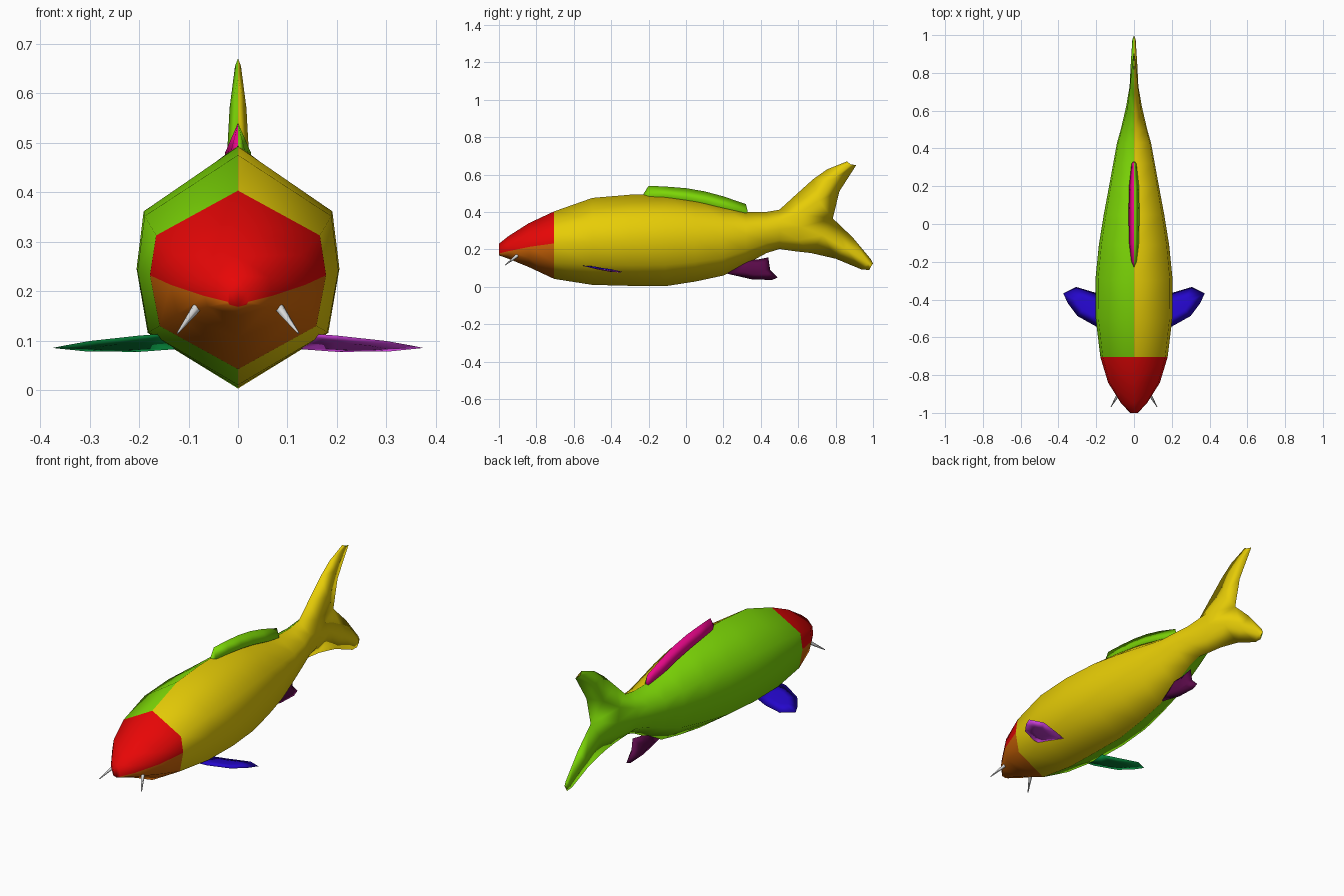
import bpy, bmesh, math
from mathutils import Vector

if "Cube" in bpy.data.objects:
    bpy.data.objects.remove(bpy.data.objects["Cube"])


def material(name, rgb):
    m = bpy.data.materials.new(name)
    m.diffuse_color = (*rgb, 1)
    m.use_nodes = True
    m.node_tree.nodes["Principled BSDF"].inputs["Base Color"].default_value = m.diffuse_color
    return m


YELLOW = material("yellow", (0.80, 0.61, 0.002))
GREEN = material("lime green", (0.20, 0.67, 0.002))
RED = material("red", (0.80, 0.002, 0.002))
BROWN = material("orange brown", (0.62, 0.13, 0.002))
BLUE = material("blue", (0.018, 0.002, 0.60))
DARK_GREEN = material("dark green", (0.002, 0.24, 0.045))
PURPLE = material("purple", (0.60, 0.05, 0.70))
MAGENTA = material("magenta", (0.80, 0.002, 0.25))
PLUM = material("plum", (0.10, 0.003, 0.065))
GREY = material("grey", (0.70, 0.70, 0.70))


def make_object(name, polys, mats, rule, angle=180):
    """Weld loose polygons into one object and colour faces by a rule."""
    bm = bmesh.new()
    for p in polys:
        bm.faces.new([bm.verts.new(v) for v in p])
    bmesh.ops.remove_doubles(bm, verts=bm.verts, dist=1e-4)
    bmesh.ops.recalc_face_normals(bm, faces=bm.faces)
    for f in bm.faces:
        f.smooth = True
        f.material_index = rule(f.calc_center_median(), f.normal)
    me = bpy.data.meshes.new(name)
    bm.to_mesh(me)
    bm.free()
    for m in mats:
        me.materials.append(m)
    me.set_sharp_from_angle(angle=math.radians(angle))
    ob = bpy.data.objects.new(name, me)
    bpy.context.collection.objects.link(ob)
    return ob


# Body: y, top z, mid z, bottom z, half width
stations = [
    (-1.00, 0.230, 0.178, 0.168, 0.020),
    (-0.95, 0.270, 0.190, 0.150, 0.068),
    (-0.84, 0.340, 0.213, 0.105, 0.137),
    (-0.705, 0.403, 0.232, 0.042, 0.178),
    (-0.50, 0.475, 0.242, 0.010, 0.203),
    (-0.30, 0.492, 0.245, 0.005, 0.205),
    (-0.11, 0.495, 0.250, 0.003, 0.186),
    (0.05, 0.472, 0.256, 0.028, 0.160),
    (0.20, 0.435, 0.265, 0.060, 0.132),
    (0.32, 0.400, 0.280, 0.120, 0.110),
    (0.43, 0.400, 0.295, 0.180, 0.090),
    (0.50, 0.412, 0.305, 0.202, 0.070),
]
rows = []
for y, t, m, b, w in stations:
    rows.append([(0, y, t), (0.93 * w, y, m + 0.47 * (t - m)), (w, y, m),
                 (0.89 * w, y, m + 0.54 * (b - m)), (0, y, b)])

# Tail: widening root, then the notch row
rows.append([(0, 0.58, 0.485), (0.038, 0.60, 0.39), (0.042, 0.62, 0.32),
             (0.038, 0.60, 0.25), (0, 0.58, 0.190)])
rows.append([(0, 0.68, 0.575), (0.023, 0.71, 0.46), (0, 0.785, 0.365),
             (0.023, 0.73, 0.275), (0, 0.67, 0.180)])
# Two lobes carry on from the notch row: leading edge, ridge, trailing edge
upper = [rows[-1][:3],
         [(0, 0.755, 0.628), (0.017, 0.775, 0.57), (0, 0.82, 0.51)],
         [(0, 0.86, 0.670), (0.006, 0.88, 0.655), (0, 0.91, 0.650)]]
lower = [rows[-1][2:],
         [(0, 0.89, 0.265), (0.017, 0.85, 0.205), (0, 0.80, 0.150)],
         [(0, 0.99, 0.145), (0.009, 0.975, 0.125), (0, 0.94, 0.092)],
         [(0, 1.00, 0.125), (0.003, 0.99, 0.11), (0, 0.98, 0.09)]]


def strip_faces(strip):
    return [[a[i], a[i + 1], b[i + 1], b[i]]
            for a, b in zip(strip, strip[1:]) for i in range(len(a) - 1)]


def both_sides(polys):
    return polys + [[(-x, y, z) for x, y, z in p] for p in polys]


def body_colour(c, n):
    if c.y < -0.705:
        mid = 0.18 + (c.y + 1) * 0.17
        return 2 if c.z > mid or c.y < -0.99 else 3
    return 0 if c.x > 0 else 1


make_object("body", both_sides([rows[0]] + strip_faces(rows) + strip_faces(upper)
                               + strip_faces(lower)),
            [YELLOW, GREEN, RED, BROWN], body_colour)

# Dorsal fin: wedge from a wide base to a thin top edge (y, top z, base z, half width)
dorsal = [(-0.23, 0.492, 0.480, 0.004), (-0.20, 0.540, 0.482, 0.014),
          (-0.10, 0.535, 0.480, 0.026), (0.0, 0.527, 0.468, 0.028),
          (0.10, 0.510, 0.450, 0.028), (0.20, 0.483, 0.425, 0.026),
          (0.32, 0.442, 0.398, 0.013), (0.33, 0.405, 0.395, 0.004)]
make_object("dorsal_fin",
            both_sides(strip_faces([[(0, y, t), (w, y, b), (0, y, b - 0.02)]
                                    for y, t, b, w in dorsal])),
            [GREEN, MAGENTA], lambda c, n: 0 if c.x > 0 else 1)


def lens(name, outline, off, shrink, mats, rule):
    """Fin: thin edge outline swelling to a thicker inner plate on both sides."""
    pts = [Vector(p) for p in outline]
    c = sum(pts, Vector()) / len(pts)
    off = Vector(off)
    polys = []
    for s in (1, -1):
        inner = [c + (p - c) * shrink + s * off for p in pts]
        polys.append(inner)
        for i in range(len(pts)):
            j = (i + 1) % len(pts)
            polys.append([pts[i], pts[j], inner[j], inner[i]])
    return make_object(name, polys, mats, rule)


# Anal fin
lens("anal_fin",
     [(0, y, z) for y, z in [(0.21, 0.072), (0.30, 0.15), (0.38, 0.145), (0.44, 0.157),
                             (0.45, 0.09), (0.49, 0.05), (0.46, 0.036), (0.35, 0.040)]],
     (0.018, 0, 0), 0.5, [PLUM], lambda c, n: 0)

# Paired pectoral fins, tilted with the front edge higher, and barbels
for side, s, under in (("right", 1, PURPLE), ("left", -1, DARK_GREEN)):
    lens("pectoral_fin_" + side,
         [(s * x, y, z) for x, y, z in [
             (0.12, -0.56, 0.116), (0.20, -0.543, 0.110), (0.30, -0.487, 0.099),
             (0.35, -0.42, 0.090), (0.375, -0.367, 0.085), (0.307, -0.333, 0.078),
             (0.20, -0.365, 0.077), (0.12, -0.40, 0.083)]],
         (0, 0, 0.006), 0.4, [BLUE, under], lambda c, n: 0 if n.z > 0 else 1)

    root, tip = Vector((s * 0.082, -0.90, 0.168)), Vector((s * 0.122, -0.968, 0.115))
    d = tip - root
    bpy.ops.mesh.primitive_cone_add(vertices=6, radius1=0.010, radius2=0.002,
                                    depth=d.length, location=(root + tip) / 2,
                                    rotation=d.to_track_quat('Z', 'Y').to_euler())
    barbel = bpy.context.object
    barbel.name = "barbel_" + side
    barbel.data.materials.append(GREY)
    bpy.ops.object.shade_smooth_by_angle(angle=math.radians(65))
